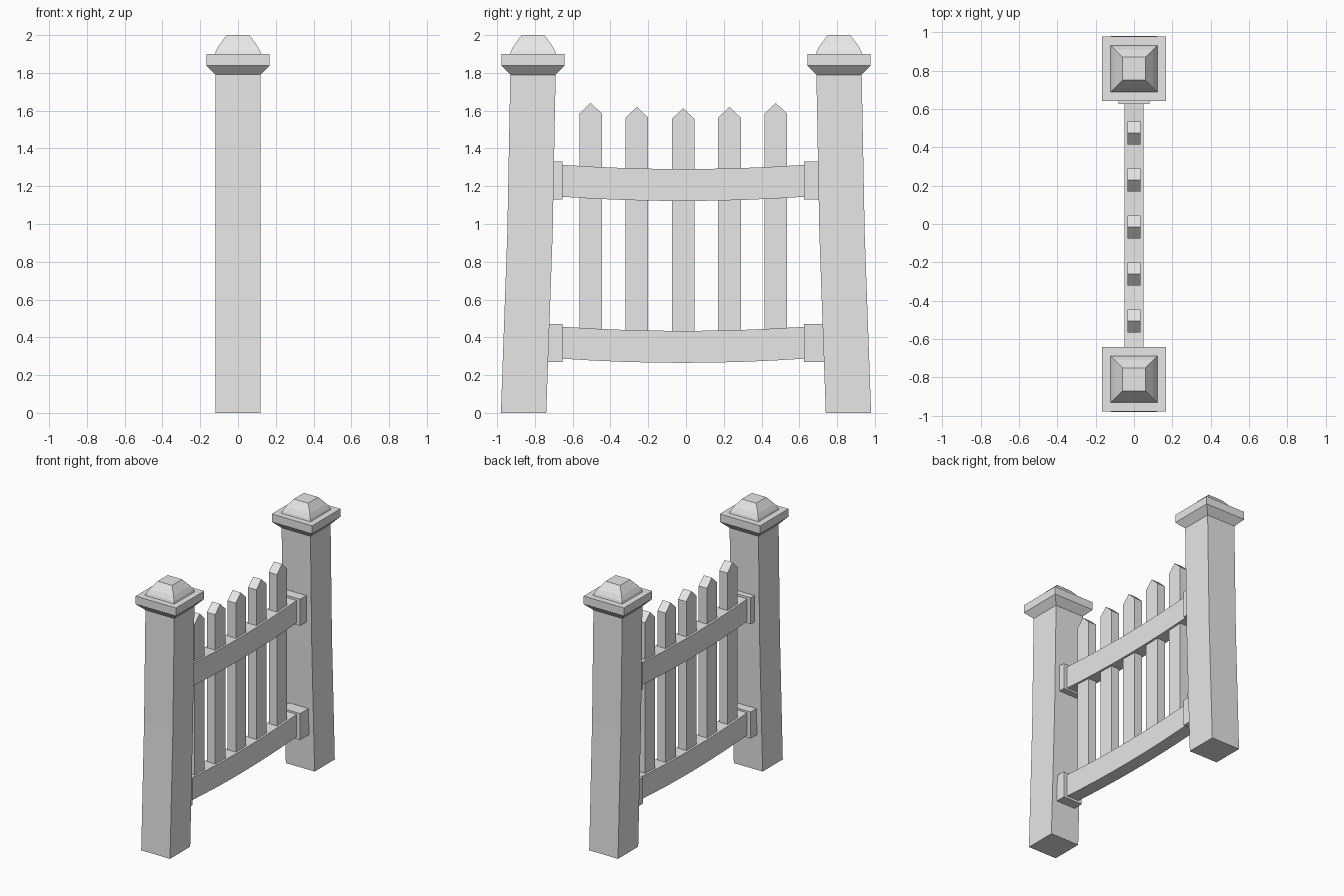
import bpy, bmesh

cube = bpy.data.objects.get("Cube")
if cube:
    bpy.data.objects.remove(cube)

grey = bpy.data.materials.new("light grey")
grey.use_nodes = True
grey.diffuse_color = (0.8, 0.8, 0.8, 1)
grey.node_tree.nodes["Principled BSDF"].inputs["Base Color"].default_value = (0.8, 0.8, 0.8, 1)


def finish(name, bm):
    bmesh.ops.recalc_face_normals(bm, faces=bm.faces[:])
    mesh = bpy.data.meshes.new(name)
    bm.to_mesh(mesh)
    bm.free()
    mesh.materials.append(grey)
    obj = bpy.data.objects.new(name, mesh)
    bpy.context.collection.objects.link(obj)
    return obj


def square_loft(name, levels):
    """Stack square rings given as (centre y, half width, height)."""
    bm = bmesh.new()
    rings = [[bm.verts.new((sx * h, y + sy * h, z))
              for sx, sy in ((-1, -1), (1, -1), (1, 1), (-1, 1))]
             for y, h, z in levels]
    for low, high in zip(rings, rings[1:]):
        for i in range(4):
            j = (i + 1) % 4
            bm.faces.new((low[i], low[j], high[j], high[i]))
    bm.faces.new(rings[0])
    bm.faces.new(rings[-1])
    return finish(name, bm)


def side_extrude(name, outline, half):
    """Extrude a (y, z) outline across x."""
    bm = bmesh.new()
    face = bm.faces.new([bm.verts.new((-half, y, z)) for y, z in outline])
    new = bmesh.ops.extrude_face_region(bm, geom=[face])["geom"]
    verts = [g for g in new if isinstance(g, bmesh.types.BMVert)]
    bmesh.ops.translate(bm, vec=(2 * half, 0, 0), verts=verts)
    return finish(name, bm)


GATE_Y = -0.015   # centre of the gate panel
HALF_SPAN = 0.64

# Leaning posts with flared caps and domed tops
for s, side in ((-1, "front"), (1, "back")):
    square_loft(side + "_post", [(s * 0.86, 0.12, 0), (s * 0.826, 0.12, 0.95),
                                 (s * 0.81, 0.12, 1.8)])
    square_loft(side + "_post_cap", [(s * 0.81, 0.12, 1.79), (s * 0.81, 0.168, 1.84),
                                     (s * 0.81, 0.168, 1.9)])
    square_loft(side + "_post_dome", [(s * 0.81, 0.123, 1.895), (s * 0.81, 0.117, 1.916),
                                      (s * 0.81, 0.1, 1.947), (s * 0.81, 0.06, 2.0)])

# Sagging rails and the brackets that hold them
for name, base, bracket_low, post_face in (("lower", 0.265, 0.27, 0.745),
                                           ("upper", 1.122, 1.13, 0.715)):
    steps = [i / 4 for i in range(-4, 5)]
    bottom = [(GATE_Y + t * HALF_SPAN, base + 0.022 * t * t) for t in steps]
    top = [(y, z + 0.169) for y, z in reversed(bottom)]
    side_extrude(name + "_rail", bottom + top, 0.05)
    for s, side in ((-1, "front"), (1, "back")):
        inner, outer = GATE_Y + s * HALF_SPAN, s * post_face
        low, high = bracket_low, bracket_low + 0.2
        side_extrude(f"{name}_{side}_bracket",
                     [(inner, low), (outer, low), (outer, high), (inner, high)], 0.08)

# Pointed pickets, taller towards the posts
for i in range(-2, 3):
    y = GATE_Y + i * 0.245
    tip = 1.613 + 0.007 * i * i
    shoulder = tip - 0.057
    side_extrude(f"picket_{i + 3}", [(y - 0.06, 0.35), (y + 0.06, 0.35), (y + 0.06, shoulder),
                                     (y, tip), (y - 0.06, shoulder)], 0.034)
